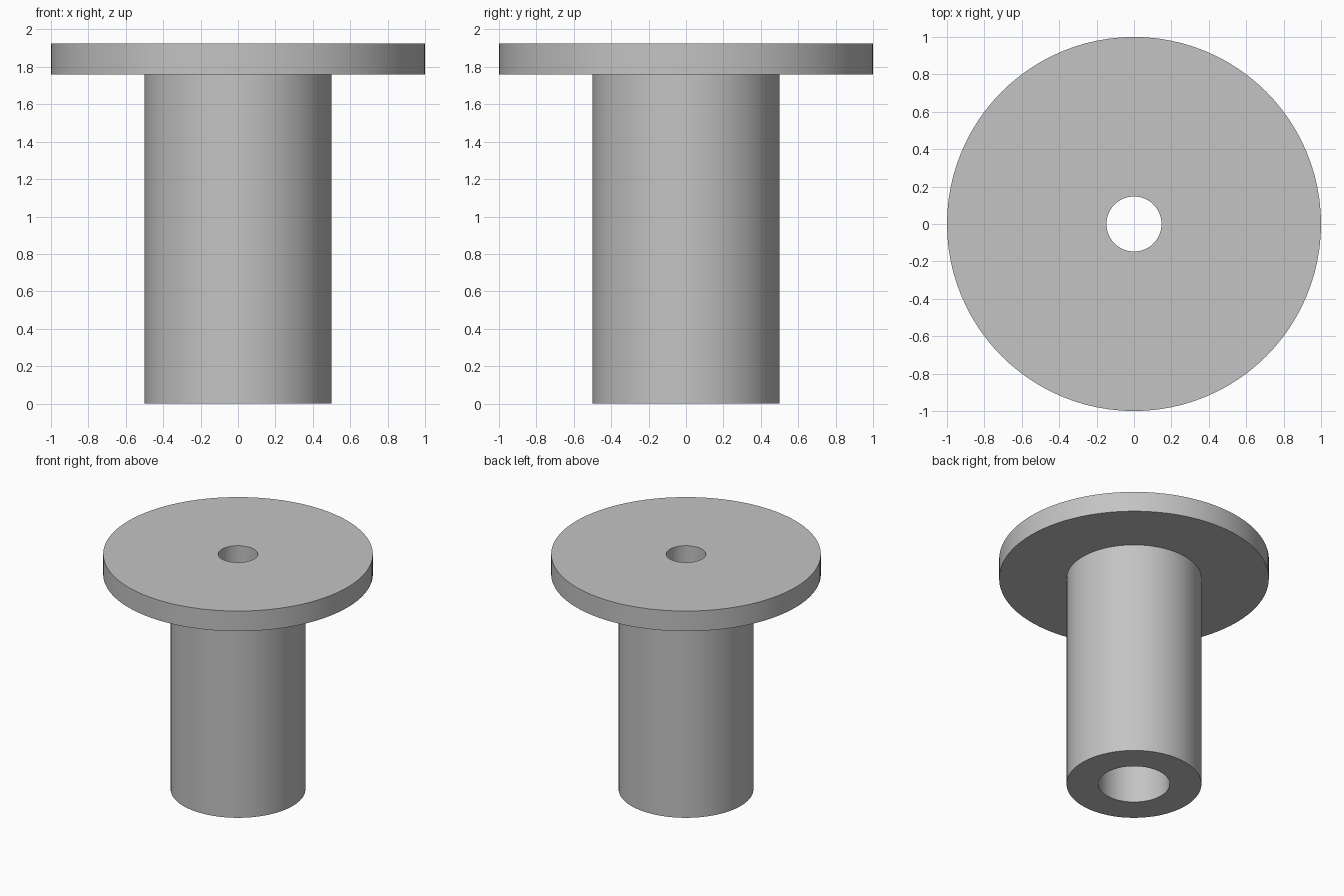
import bpy
import bmesh
import math
from mathutils import Matrix

cube = bpy.data.objects.get("Cube")
if cube:
    bpy.data.objects.remove(cube, do_unlink=True)

# Main dimensions
HEIGHT, FLANGE_BASE = 1.925, 1.76
FLANGE_R, BARREL_R = 1.0, 0.5
HOLE_R, BORE_R = 0.147, 0.265
SEGMENTS = 96

grey = bpy.data.materials.new("plain grey")
grey.use_nodes = True
colour = (0.55, 0.55, 0.55, 1.0)
grey.diffuse_color = colour
grey.node_tree.nodes["Principled BSDF"].inputs["Base Color"].default_value = colour


def lathe(name, profile, material):
    """Turn a closed (radius, height) outline around the z axis."""
    bm = bmesh.new()
    rings = []
    for r, z in profile:
        ring = bmesh.ops.create_circle(
            bm, segments=SEGMENTS, radius=r, matrix=Matrix.Translation((0, 0, z)))
        rings.append(ring["verts"])
    for a, b in zip(rings, rings[1:] + rings[:1]):
        for i in range(SEGMENTS):
            j = (i + 1) % SEGMENTS
            bm.faces.new((a[i], a[j], b[j], b[i]))
    bmesh.ops.recalc_face_normals(bm, faces=bm.faces)
    mesh = bpy.data.meshes.new(name)
    bm.to_mesh(mesh)
    bm.free()
    mesh.materials.append(material)
    obj = bpy.data.objects.new(name, mesh)
    bpy.context.collection.objects.link(obj)
    bpy.ops.object.select_all(action="DESELECT")
    obj.select_set(True)
    bpy.context.view_layer.objects.active = obj
    bpy.ops.object.shade_smooth_by_angle(angle=math.radians(30))
    return obj


# Barrel with a wide bore, topped by a flange with a narrower hole
lathe("flanged_bushing", [
    (BORE_R, 0), (BARREL_R, 0),
    (BARREL_R, FLANGE_BASE), (FLANGE_R, FLANGE_BASE),
    (FLANGE_R, HEIGHT), (HOLE_R, HEIGHT),
    (HOLE_R, FLANGE_BASE), (BORE_R, FLANGE_BASE),
], grey)
